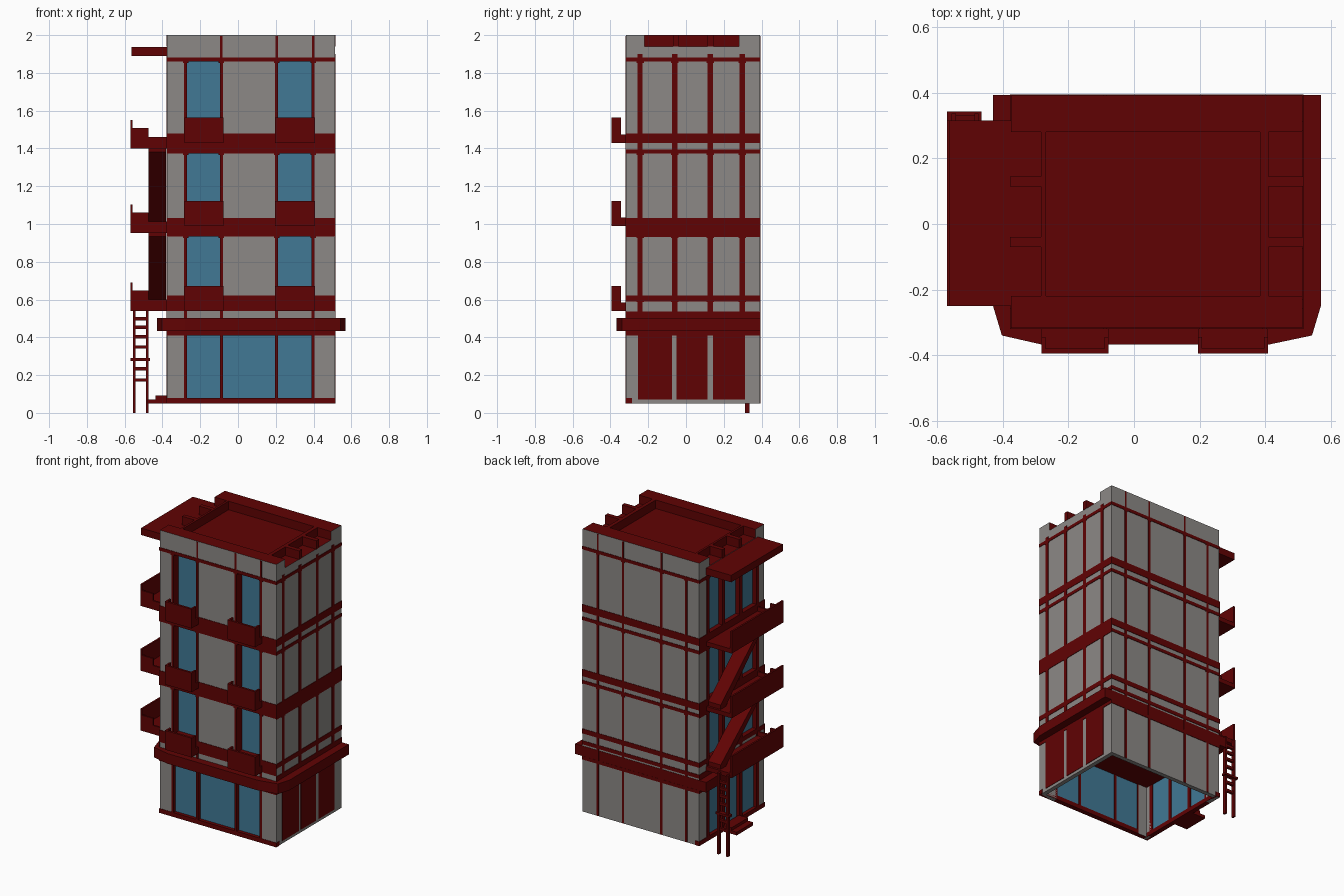
import bpy, bmesh
from mathutils import Matrix, Vector

if "Cube" in bpy.data.objects:
    bpy.data.objects.remove(bpy.data.objects["Cube"])

def material(name, rgb):
    m = bpy.data.materials.new(name)
    m.diffuse_color = (*rgb, 1)
    m.use_nodes = True
    m.node_tree.nodes["Principled BSDF"].inputs["Base Color"].default_value = m.diffuse_color
    return m

RED = material("dark red", (0.118, 0.0008, 0.001))
GREY = material("concrete grey", (0.262, 0.25, 0.238))
BLUE = material("window blue", (0.052, 0.19, 0.3))

def finish(name, bm, mat, top=None):
    bmesh.ops.recalc_face_normals(bm, faces=bm.faces)
    me = bpy.data.meshes.new(name)
    me.materials.append(mat)
    if top:                # upward faces and faces inside the roof take a second colour
        me.materials.append(top)
        for f in bm.faces:
            inner = abs(f.normal.y) > 0.9 and abs(f.calc_center_median().y) < 0.3
            f.material_index = int(f.normal.z > 0.9 or inner)
    bm.to_mesh(me)
    bm.free()
    bpy.context.collection.objects.link(bpy.data.objects.new(name, me))

def boxes(name, mat, items, top=None):
    """One object from boxes given as (x0, x1, y0, y1, z0, z1)."""
    bm = bmesh.new()
    for x0, x1, y0, y1, z0, z1 in items:
        mx = Matrix.Translation(((x0+x1)/2, (y0+y1)/2, (z0+z1)/2)) @ \
            Matrix.Diagonal((x1-x0, y1-y0, z1-z0, 1))
        bmesh.ops.create_cube(bm, size=1, matrix=mx)
    finish(name, bm, mat, top)

def prism(name, mat, pts, vec):
    bm = bmesh.new()
    f = bm.faces.new([bm.verts.new(p) for p in pts])
    ext = bmesh.ops.extrude_face_region(bm, geom=[f], use_keep_orig=True)["geom"]
    bmesh.ops.translate(bm, vec=Vector(vec),
                        verts=[v for v in ext if isinstance(v, bmesh.types.BMVert)])
    finish(name, bm, mat)

X0, X1, Y0, Y1 = -0.378, 0.517, -0.32, 0.395   # outer faces of the trim
E = 0.003                                      # trim thickness
bx0, bx1, by0, by1 = X0+E, X1-E, Y0+E, Y1-E    # wall faces
T = 0.03                                       # ground floor wall thickness
DEEP = {"front": 0.06, "left": 0.035, "back": E, "right": E}   # window recess

def plate(side, a0, a1, z0, z1, out=0.0, depth=E):
    """Thin plate on one wall; a is x on front/back and y on left/right."""
    if side == "front": return (a0, a1, Y0-out, Y0+depth, z0, z1)
    if side == "back":  return (a0, a1, Y1-depth, Y1+out, z0, z1)
    if side == "left":  return (X0-out, X0+depth, a0, a1, z0, z1)
    return (X1-depth, X1+out, a0, a1, z0, z1)

SPAN = {"front": (X0, X1), "back": (X0, X1), "left": (Y0, Y1), "right": (Y0, Y1)}
XC = (-0.277, -0.088, 0.205, 0.398)            # column lines on front and back
YC = (-0.243, -0.06, 0.128, 0.298)             # column lines on the sides
fy, lx = Y0+DEEP["front"], X0+DEEP["left"]     # back planes of the window recesses

# Upper tower: core, wall piers around the recessed windows, slabs at top and bottom
boxes("tower_core", GREY, [(lx, bx1, fy, by1, 0.43, 1.94)])
boxes("wall_piers", GREY, [
    (bx0, XC[0], by0, fy, 0.43, 1.94), (XC[1], XC[2], by0, fy, 0.43, 1.94),
    (XC[3], bx1, by0, fy, 0.43, 1.94),
    (bx0, lx, fy, YC[0], 0.43, 1.94), (bx0, lx, YC[3], by1, 0.43, 1.94)])
boxes("edge_slabs", GREY, [(bx0, bx1, by0, by1, 1.875, 1.941),
                           (bx0, bx1, by0, by1, 0.43, 0.6)], top=RED)
boxes("ground_ceiling", RED, [(bx0+E, bx1-E, by0+E, by1-E, 0.41, 0.431)])
boxes("ground_walls", GREY, [
    (bx0, XC[0], by0, by0+T, 0.05, 0.43), (XC[3], bx1, by0, by0+T, 0.05, 0.43),
    (bx0, bx1, by1-T, by1, 0.05, 0.43), (bx1-T, bx1, by0, by1, 0.05, 0.43),
    (bx0, bx0+T, by0, YC[0], 0.05, 0.43), (bx0, bx0+T, YC[3], by1, 0.05, 0.43)])

# Roof parapet: front and back walls, side rims and cross beams
boxes("parapet", GREY, [(bx0, bx1, by0, -0.22, 1.94, 2.0),
                        (bx0, bx1, 0.28, by1, 1.94, 2.0)], top=RED)
rims = [(-0.283, -0.268, -0.22, 0.28, 1.94, 2.0), (0.385, 0.41, -0.22, 0.28, 1.94, 2.0)]
for y in (-0.055, 0.13):
    rims += [(X0, -0.283, y-0.015, y+0.015, 1.94, 2.0), (0.41, X1, y-0.015, y+0.015, 1.94, 2.0)]
boxes("parapet_rims_and_beams", RED, rims)

# Horizontal bands; on front and left they also form the window sills and heads
common = [(1.86, 1.882), (1.43, 1.48), (1.372, 1.395), (0.59, 0.622)]
extra = {"front": [(1.395, 1.43), (0.935, 1.032), (0.54, 0.59), (0.41, 0.44)],
         "right": [(0.93, 1.032), (0.41, 0.537)],
         "left": [(1.395, 1.43), (0.93, 1.032), (0.41, 0.54)],
         "back": [(0.985, 1.032), (0.935, 0.957), (0.515, 0.54), (0.41, 0.433)]}
for side, more in extra.items():
    bands = [plate(side, *SPAN[side], a, b) for a, b in common + more]
    if side in ("front", "left"):
        cols = XC if side == "front" else YC
        bands += [plate(side, cols[0], cols[-1], a, b, depth=DEEP[side])
                  for a, b in common + more if a > 0.5]
        bands.append(plate(side, *SPAN[side], 0.05, 0.08, depth=T+E))
    boxes(side + "_bands", RED, bands)

# Vertical columns with small clamps where they cross the bands
for side in SPAN:
    wide = side in ("front", "back")
    lines, w = (XC, 0.008) if wide else (YC, 0.014)
    parts = []
    for c in lines:
        if side != "right":
            low = T+E if side in ("front", "left") else E
            parts.append(plate(side, c-w, c+w, 0.052, 0.43, depth=low))
        parts.append(plate(side, c-w, c+w, 0.43, 1.88 if wide else 1.9, depth=DEEP[side]))
        if wide and c != XC[0]:
            parts.append(plate(side, c-0.006, c+0.006, 1.88, 1.995))
        for z in (1.87, 1.383, 0.942, 0.605):
            parts.append(plate(side, c-w-0.006, c+w+0.006, z-0.017, z+0.012, depth=E*0.9))
    boxes(side + "_columns", RED, parts)

# Glass
floors = [(0.62, 0.937), (1.03, 1.374), (1.48, 1.862)]
def glass(side, a0, a1, z0, z1, recess):
    return plate(side, a0, a1, z0, z1, out=-recess, depth=recess+0.004)
front_bays, side_bays = list(zip(XC, XC[1:])), list(zip(YC, YC[1:]))
boxes("front_windows", BLUE, [glass("front", a, b, *f, DEEP["front"]-0.003)
                              for a, b in (front_bays[0], front_bays[2]) for f in floors])
boxes("left_windows", BLUE, [glass("left", a, b, *f, DEEP["left"]-0.003)
                             for a, b in side_bays for f in floors])
boxes("shop_front_glass", BLUE, [glass("front", a, b, 0.075, 0.415, 0.024) for a, b in front_bays])
boxes("left_ground_glass", BLUE, [glass("left", a, b, 0.075, 0.415, 0.024) for a, b in side_bays])

# Red shutters on the right side of the ground floor
boxes("right_shutters", RED, [plate("right", a, b, 0.07, 0.42)
                              for a, b in ((-0.255, -0.075), (-0.05, 0.113), (0.142, 0.312))])

# Canopy with chamfered front corners
prism("canopy", RED, [(x, y, 0.433) for x, y in
      ((-0.43, 0.394), (-0.43, -0.25), (-0.403, -0.34), (-0.28, -0.368),
       (0.41, -0.368), (0.543, -0.34), (0.57, -0.25), (0.57, 0.394))], (0, 0, 0.07))

# Front balconies: slab, front rail and short end returns
parts = []
for z in (0.54, 0.99, 1.43):
    for a, b in ((-0.282, -0.078), (0.195, 0.408)):
        parts += [(a, b, -0.395, Y0+0.01, z, z+0.045), (a, b, -0.395, -0.38, z, z+0.133)]
        parts += [(p, p+0.012, -0.395, -0.345, z, z+0.133) for p in (a, b-0.012)]
boxes("front_balconies", RED, parts)

# Left balconies: slab, outer rail and front end wall
parts = []
for z in (0.54, 0.953, 1.4):
    parts += [(-0.57, X0+0.01, -0.25, 0.315, z, z+0.03),
              (-0.57, -0.558, -0.25, 0.315, z, z+0.15),
              (-0.57, -0.475, -0.25, -0.238, z, z+0.108),
              (-0.475, X0+0.01, -0.25, -0.238, z, z+0.06)]
boxes("left_balconies", RED, parts)
boxes("left_roof_slab", RED, [(-0.565, X0+0.01, -0.25, 0.315, 1.89, 1.938)])

# Stair ramps between the left balconies, rising to the front
for i, (za, zb) in enumerate(((0.565, 0.975), (0.978, 1.42))):
    prism("stair_ramp_%d" % (i+1), RED,
          [(-0.475, 0.3, za), (-0.475, 0.25, za), (-0.475, -0.17, zb-0.04),
           (-0.475, -0.17, zb), (-0.475, 0.3, za+0.035)], (0.095, 0, 0))

# Ladder from the ground to the first balcony
parts = [(x, x+0.013, 0.312, 0.337, 0, 0.56) for x in (-0.556, -0.487)]
parts += [(-0.556, -0.475, 0.316, 0.333, z, z+0.018) for z in
          (0.165, 0.225, 0.34, 0.395, 0.445, 0.49)]
parts.append((-0.57, -0.465, 0.312, 0.343, 0.276, 0.291))
boxes("ladder", RED, parts)

# Entrance steps on the left
boxes("entrance_steps", RED, [(-0.478, X0+0.01, -0.05, 0.13, 0.05, 0.072),
                              (-0.438, X0+0.01, -0.05, 0.13, 0.072, 0.092)])
